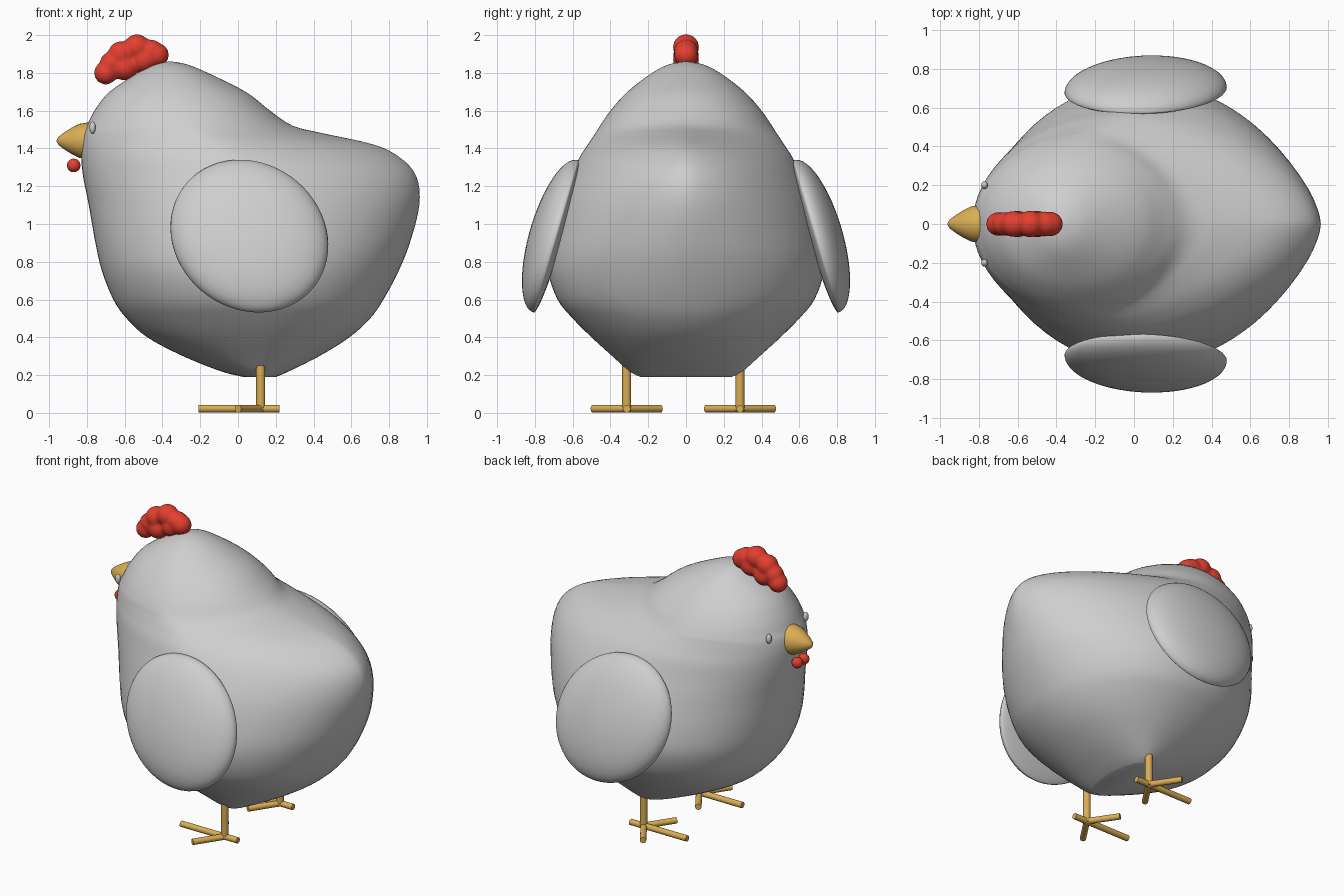
import bpy, bmesh, math
from mathutils import Vector, Matrix

if "Cube" in bpy.data.objects:
    bpy.data.objects.remove(bpy.data.objects["Cube"])


def material(name, rgb):
    m = bpy.data.materials.new(name)
    m.diffuse_color = (*rgb, 1)
    m.use_nodes = True
    m.node_tree.nodes["Principled BSDF"].inputs["Base Color"].default_value = m.diffuse_color
    return m


GREY = material("light_grey", (0.62, 0.62, 0.62))
RED = material("comb_red", (0.78, 0.05, 0.03))
GOLD = material("beak_gold", (0.70, 0.42, 0.09))


def finish(name, bm, mat, angle=50):
    bmesh.ops.recalc_face_normals(bm, faces=bm.faces[:])
    me = bpy.data.meshes.new(name)
    bm.to_mesh(me)
    bm.free()
    me.materials.append(mat)
    ob = bpy.data.objects.new(name, me)
    bpy.context.collection.objects.link(ob)
    bpy.ops.object.select_all(action='DESELECT')
    ob.select_set(True)
    bpy.context.view_layer.objects.active = ob
    bpy.ops.object.shade_smooth_by_angle(angle=math.radians(angle))
    return ob


def loft(bm, rings):
    """Skin closed rings of points and cap both ends."""
    vs = [[bm.verts.new(p) for p in r] for r in rings]
    n = len(vs[0])
    for a, b in zip(vs, vs[1:]):
        for i in range(n):
            j = (i + 1) % n
            bm.faces.new((a[i], a[j], b[j], b[i]))
    bm.faces.new(vs[0])
    bm.faces.new(vs[-1])


def ball(bm, centre, scale):
    m = Matrix.Translation(centre) @ Matrix.Diagonal((*scale, 1))
    bmesh.ops.create_uvsphere(bm, u_segments=24, v_segments=16, radius=1, matrix=m)


def rod(bm, a, b, r):
    a, b = Vector(a), Vector(b)
    d = b - a
    m = Matrix.Translation((a + b) / 2) @ d.to_track_quat('Z', 'Y').to_matrix().to_4x4()
    bmesh.ops.create_cone(bm, cap_ends=True, segments=16, radius1=r, radius2=r,
                          depth=d.length, matrix=m)


# Body: horizontal sections (z, x front, x back, x widest, half width, tail sharpness)
ROWS = [
    (0.19, 0.03, 0.20, 0.12, 0.24, 1.0), (0.22, -0.09, 0.27, 0.12, 0.30, 1.0),
    (0.30, -0.29, 0.43, 0.12, 0.39, 1.0), (0.40, -0.48, 0.59, 0.10, 0.50, 1.0),
    (0.50, -0.59, 0.70, 0.08, 0.60, 1.0), (0.60, -0.66, 0.77, 0.06, 0.68, 1.0),
    (0.75, -0.72, 0.85, 0.05, 0.73, 1.05), (0.90, -0.755, 0.91, 0.06, 0.72, 1.1),
    (1.10, -0.79, 0.96, 0.07, 0.67, 1.2), (1.25, -0.82, 0.945, 0.02, 0.61, 1.25),
    (1.35, -0.83, 0.86, -0.05, 0.565, 1.3), (1.42, -0.83, 0.72, -0.12, 0.52, 1.35),
    (1.48, -0.82, 0.45, -0.20, 0.48, 1.3), (1.52, -0.80, 0.29, -0.25, 0.455, 1.15),
    (1.60, -0.76, 0.17, -0.29, 0.40, 1.0), (1.70, -0.68, 0.04, -0.32, 0.31, 1.0),
    (1.80, -0.53, -0.16, -0.35, 0.18, 1.0), (1.845, -0.44, -0.27, -0.36, 0.09, 1.0),
    (1.86, -0.37, -0.35, -0.36, 0.01, 1.0)]


def spline(rows, steps):
    """Catmull-Rom interpolation between the sections."""
    p = [rows[0]] + rows + [rows[-1]]
    for k in range(1, len(p) - 2):
        for s in range(steps):
            t = s / steps
            yield [0.5 * (2 * b + (c - a) * t + (2 * a - 5 * b + 4 * c - d) * t * t
                          + (3 * b - a - 3 * c + d) * t ** 3)
                   for a, b, c, d in zip(*p[k - 1:k + 3])]
    yield rows[-1]


def section(row, n=72):
    z, x0, x1, xc, w, e = row
    pts = []
    for i in range(n):
        c, s = math.cos(2 * math.pi * i / n), math.sin(2 * math.pi * i / n)
        k = e if c > 0 else 1.0
        r = (x1 - xc) if c > 0 else (xc - x0)
        pts.append((xc + r * math.copysign(abs(c) ** k, c),
                    w * math.copysign(abs(s) ** k, s), z))
    return pts


bm = bmesh.new()
loft(bm, [section(r) for r in spline(ROWS, 4)])
finish("body", bm, GREY, 80)

for side, label in ((-1, "right"), (1, "left")):
    # Wing: tilted lens, bulging outwards
    bm = bmesh.new()
    bmesh.ops.create_uvsphere(bm, u_segments=48, v_segments=32, radius=1)
    down, out = Vector((0, 0.28 * side, -0.96)), Vector((0, 0.96 * side, 0.28))
    for v in bm.verts:
        x, y, z = v.co
        v.co = (Vector((0.06 + 0.415 * x - 0.05 * z, 0.69 * side, 0.935))
                - down * (0.42 * z) + out * (y * (0.14 if y > 0 else 0.04)))
    finish(label + "_wing", bm, GREY, 80)

    # Eye
    bm = bmesh.new()
    ball(bm, (-0.77, 0.20 * side, 1.51), (0.017, 0.02, 0.032))
    finish(label + "_eye", bm, GREY)

    # Wattle
    bm = bmesh.new()
    ball(bm, (-0.87, 0.034 * side, 1.31), (0.036, 0.036, 0.036))
    finish(label + "_wattle", bm, RED)

    # Leg with three front toes and one back toe
    bm = bmesh.new()
    y = 0.30 * side - 0.014
    foot = (0.12, y, 0.022)
    rod(bm, (0.12, y, 0.01), (0.12, y, 0.32), 0.024)
    for dx, dy in ((-0.33, 0), (-0.12, 0.18), (-0.12, -0.18), (0.10, 0)):
        rod(bm, foot, (0.12 + dx, y + dy, 0.022), 0.02)
    for v in bm.verts:
        v.co.z = max(v.co.z, 0)
    finish(label + "_leg", bm, GOLD)

# Beak: rounded cone turned about the x axis
bm = bmesh.new()
PROFILE = [(-0.96, 0.004), (-0.95, 0.022), (-0.92, 0.045), (-0.88, 0.07),
           (-0.84, 0.09), (-0.80, 0.097), (-0.74, 0.09)]
loft(bm, [[(x, r * math.cos(a * math.pi / 16), 1.44 + r * math.sin(a * math.pi / 16))
           for a in range(32)] for x, r in PROFILE])
finish("beak", bm, GOLD, 60)

# Comb: overlapping lobes fused into one lumpy crest
bm = bmesh.new()
for x, z, r in ((-0.70, 1.80, 0.062), (-0.67, 1.85, 0.062), (-0.62, 1.90, 0.068),
                (-0.535, 1.935, 0.07), (-0.46, 1.91, 0.066), (-0.43, 1.895, 0.064),
                (-0.60, 1.83, 0.07), (-0.50, 1.87, 0.07)):
    ball(bm, (x, 0, z), (r, r, r))
comb = finish("comb", bm, RED, 80)
fuse = comb.modifiers.new("fuse", 'REMESH')
fuse.mode, fuse.voxel_size, fuse.use_smooth_shade = 'VOXEL', 0.012, True
soft = comb.modifiers.new("soften", 'SMOOTH')
soft.factor, soft.iterations = 0.5, 4
